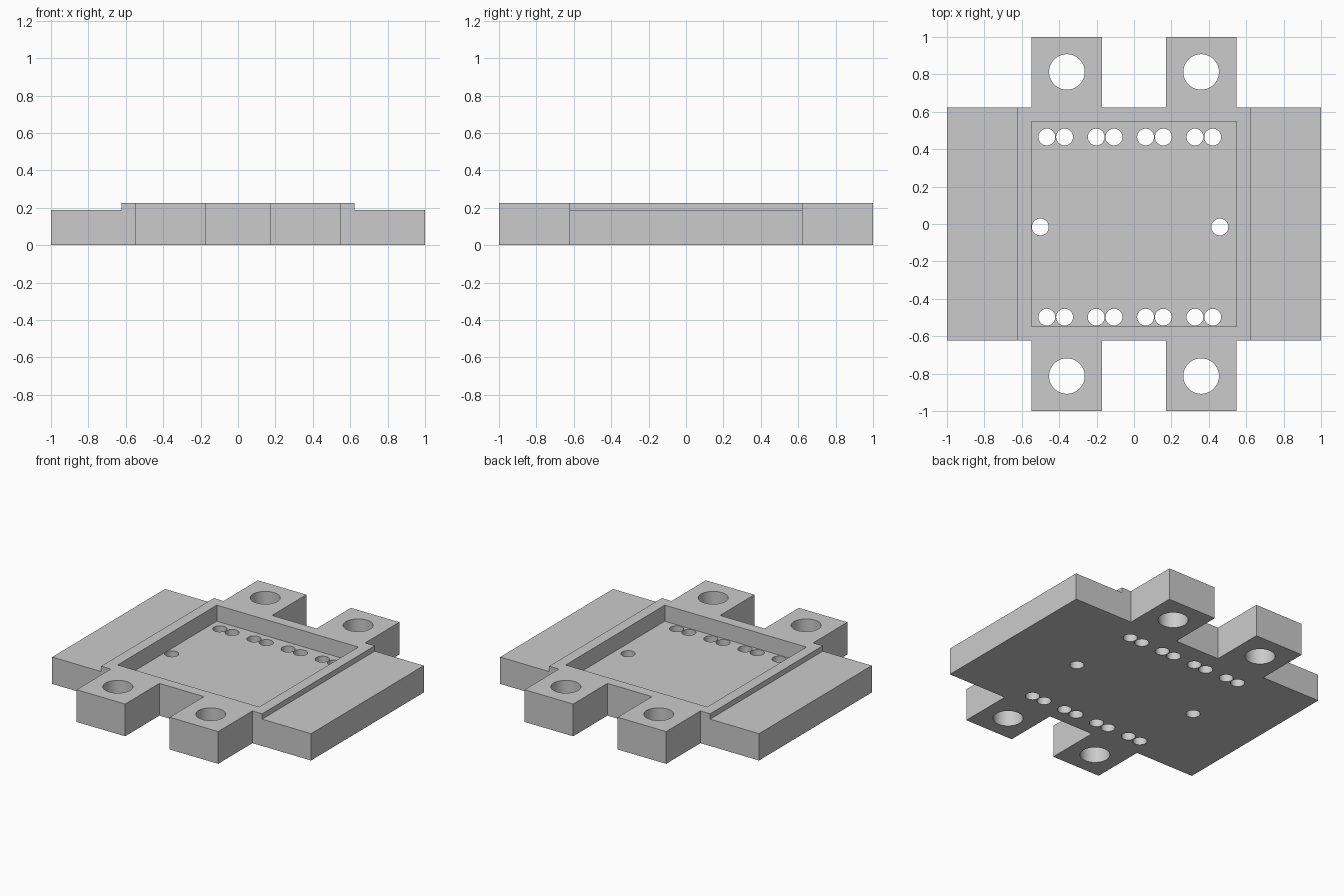
import bpy, bmesh, math
from mathutils import Matrix

cube = bpy.data.objects.get("Cube")
if cube:
    bpy.data.objects.remove(cube, do_unlink=True)

HEIGHT, WING_TOP, POCKET_FLOOR = 0.225, 0.1875, 0.1125
BODY, POCKET, TAB_IN = 0.622, 0.547, 0.172

grey = bpy.data.materials.new("light grey")
grey.use_nodes = True
grey.diffuse_color = (0.6, 0.6, 0.6, 1)
grey.node_tree.nodes["Principled BSDF"].inputs["Base Color"].default_value = (0.6, 0.6, 0.6, 1)


def finish(bm, name):
    bmesh.ops.recalc_face_normals(bm, faces=bm.faces)
    mesh = bpy.data.meshes.new(name)
    bm.to_mesh(mesh)
    bm.free()
    mesh.materials.append(grey)
    obj = bpy.data.objects.new(name, mesh)
    bpy.context.collection.objects.link(obj)
    return obj


def add_box(bm, x0, x1, y0, y1, z0, z1):
    size = Matrix.Diagonal((x1 - x0, y1 - y0, z1 - z0, 1))
    place = Matrix.Translation(((x0 + x1) / 2, (y0 + y1) / 2, (z0 + z1) / 2))
    bmesh.ops.create_cube(bm, size=1, matrix=place @ size)


def add_hole(bm, x, y, radius):
    bmesh.ops.create_cone(bm, cap_ends=True, segments=48, radius1=radius, radius2=radius,
                          depth=1, matrix=Matrix.Translation((x, y, 0)))


def cut(target, cutter):
    cutter.hide_render = True
    mod = target.modifiers.new("cut", 'BOOLEAN')
    mod.operation = 'DIFFERENCE'
    mod.solver = 'EXACT'
    mod.object = cutter
    bpy.context.view_layer.objects.active = target
    bpy.ops.object.modifier_apply(modifier=mod.name)
    bpy.data.objects.remove(cutter, do_unlink=True)


# Plate outline: one quarter mirrored around, with wings at the sides and four tabs
quarter = [(1, BODY), (POCKET, BODY), (POCKET, 1), (TAB_IN, 1), (TAB_IN, BODY)]
back = quarter + [(-x, y) for x, y in reversed(quarter)]
outline = back + [(-x, -y) for x, y in back]
bm = bmesh.new()
face = bm.faces.new([bm.verts.new((x, y, 0)) for x, y in outline])
top = bmesh.ops.extrude_face_region(bm, geom=[face])["geom"]
bmesh.ops.translate(bm, vec=(0, 0, HEIGHT),
                    verts=[v for v in top if isinstance(v, bmesh.types.BMVert)])
plate = finish(bm, "mounting_plate")

# Central pocket and the lowered wings
bm = bmesh.new()
add_box(bm, -POCKET, POCKET, -POCKET, POCKET, POCKET_FLOOR, 1)
add_box(bm, BODY, 2, -0.8, 0.8, WING_TOP, 1)
add_box(bm, -2, -BODY, -0.8, 0.8, WING_TOP, 1)
cut(plate, finish(bm, "recess_cutter"))

# Tab screw holes, paired pin holes and two side holes
bm = bmesh.new()
for sx in (-1, 1):
    for sy in (-1, 1):
        add_hole(bm, sx * 0.359, sy * 0.813, 0.095)
for y in (0.465, -0.498):
    for i in range(4):
        for offset in (0, 0.095):
            add_hole(bm, -0.466 + i * 0.264 + offset, y, 0.045)
for x in (-0.501, 0.459):
    add_hole(bm, x, -0.016, 0.045)
cut(plate, finish(bm, "hole_cutter"))

# Smooth hole walls, crisp edges
bpy.ops.object.select_all(action='DESELECT')
plate.select_set(True)
bpy.context.view_layer.objects.active = plate
bpy.ops.object.shade_smooth_by_angle(angle=math.radians(30))
